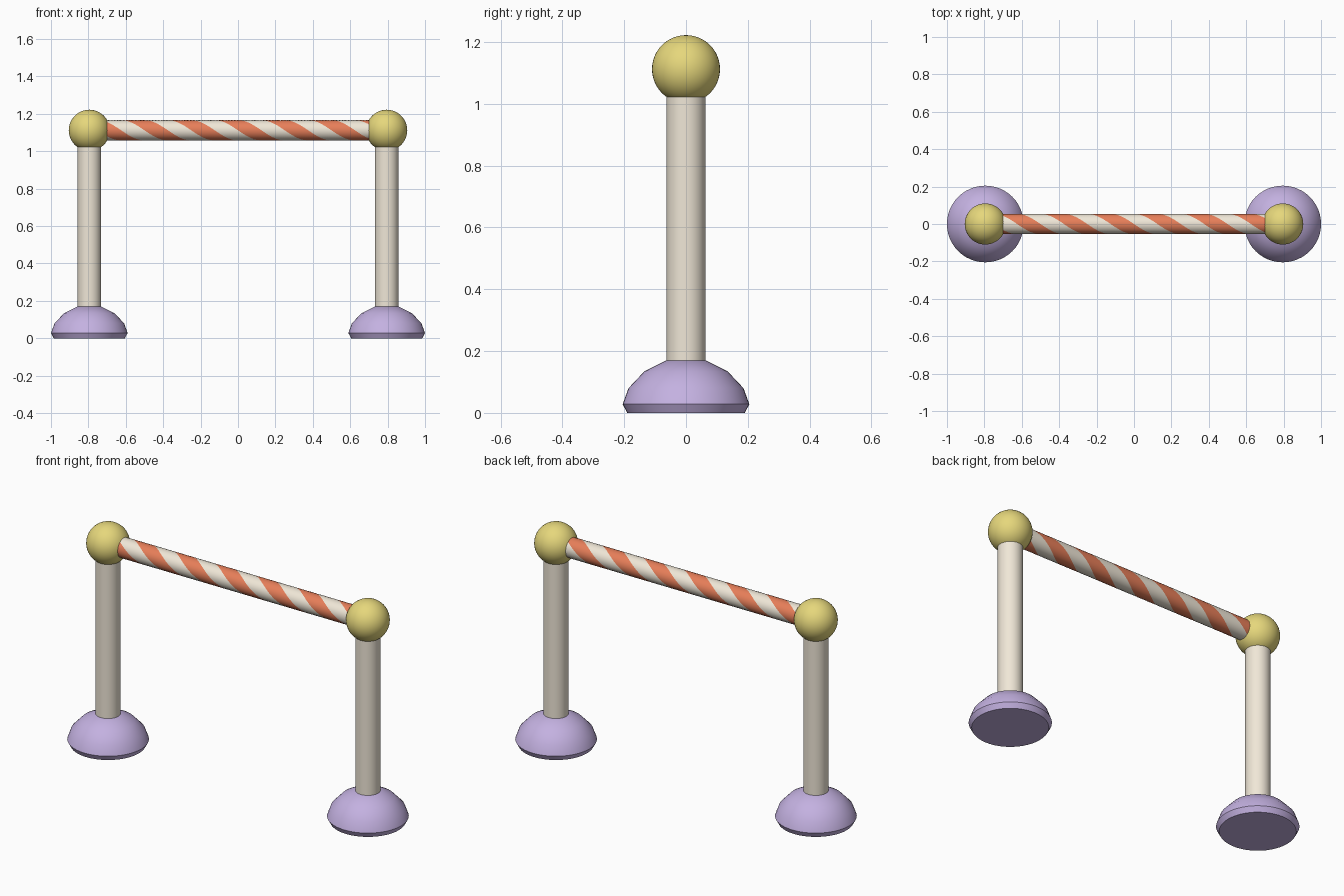
import bpy, bmesh
from math import sin, cos, pi, radians

if "Cube" in bpy.data.objects:
    bpy.data.objects.remove(bpy.data.objects["Cube"])

POST_X, BAR_Z = 0.795, 1.112


def material(name, rgb):
    m = bpy.data.materials.new(name)
    m.diffuse_color = (*rgb, 1)
    m.use_nodes = True
    m.node_tree.nodes["Principled BSDF"].inputs["Base Color"].default_value = m.diffuse_color
    return m


CREAM = material("cream", (0.87, 0.80, 0.68))
CORAL = material("coral", (0.80, 0.21, 0.10))
YELLOW = material("yellow", (0.79, 0.68, 0.20))
LAVENDER = material("lavender", (0.55, 0.44, 0.75))


def finish(name, bm, *mats, location=(0, 0, 0)):
    bmesh.ops.recalc_face_normals(bm, faces=bm.faces)
    mesh = bpy.data.meshes.new(name)
    bm.to_mesh(mesh)
    bm.free()
    for m in mats:
        mesh.materials.append(m)
    ob = bpy.data.objects.new(name, mesh)
    ob.location = location
    bpy.context.collection.objects.link(ob)
    bpy.ops.object.select_all(action='DESELECT')
    ob.select_set(True)
    bpy.context.view_layer.objects.active = ob
    bpy.ops.object.shade_smooth_by_angle(angle=radians(35))
    return ob


def skin(rings, bm, mat_of=lambda j: 0):
    """Bridge rings of points into a capped tube."""
    rows = [[bm.verts.new(p) for p in ring] for ring in rings]
    n = len(rows[0])
    for a, b in zip(rows, rows[1:]):
        for j in range(n):
            k = (j + 1) % n
            bm.faces.new((a[j], a[k], b[k], b[j])).material_index = mat_of(j)
    bm.faces.new(rows[0])
    bm.faces.new(rows[-1])


def lathe(name, profile, mat, location, sides=48):
    bm = bmesh.new()
    skin([[(r * cos(2 * pi * j / sides), r * sin(2 * pi * j / sides), z)
           for j in range(sides)] for r, z in profile], bm)
    return finish(name, bm, mat, location=location)


for side, x in (("left", -POST_X), ("right", POST_X)):
    # Domed foot with a small undercut rim
    lathe(side + "_foot", [(0.19, 0), (0.205, 0.028), (0.186, 0.08),
                           (0.135, 0.134), (0.063, 0.17)], LAVENDER, (x, 0, 0))
    # Upright post
    lathe(side + "_post", [(0.063, 0.15), (0.063, 1.06)], CREAM, (x, 0, 0))
    # Corner ball
    bm = bmesh.new()
    bmesh.ops.create_uvsphere(bm, u_segments=48, v_segments=24, radius=0.11)
    finish(side + "_ball", bm, YELLOW, location=(x, 0, BAR_Z))

# Striped crossbar: a twisted tube, with two coral bands along its helix
RADIUS, PITCH, PHASE, SIDES, RINGS = 0.054, 0.5, -0.0625, 32, 128
rings = []
for i in range(RINGS + 1):
    x = POST_X * (2 * i / RINGS - 1)
    twist = 2 * pi * (x - PHASE) / PITCH
    angles = [twist + 2 * pi * (j - SIDES / 8) / SIDES for j in range(SIDES)]
    rings.append([(x, -RADIUS * sin(a), RADIUS * cos(a)) for a in angles])
bm = bmesh.new()
skin(rings, bm, lambda j: 1 if j % (SIDES // 2) < SIDES // 4 else 0)
finish("striped_crossbar", bm, CREAM, CORAL, location=(0, 0, BAR_Z))
